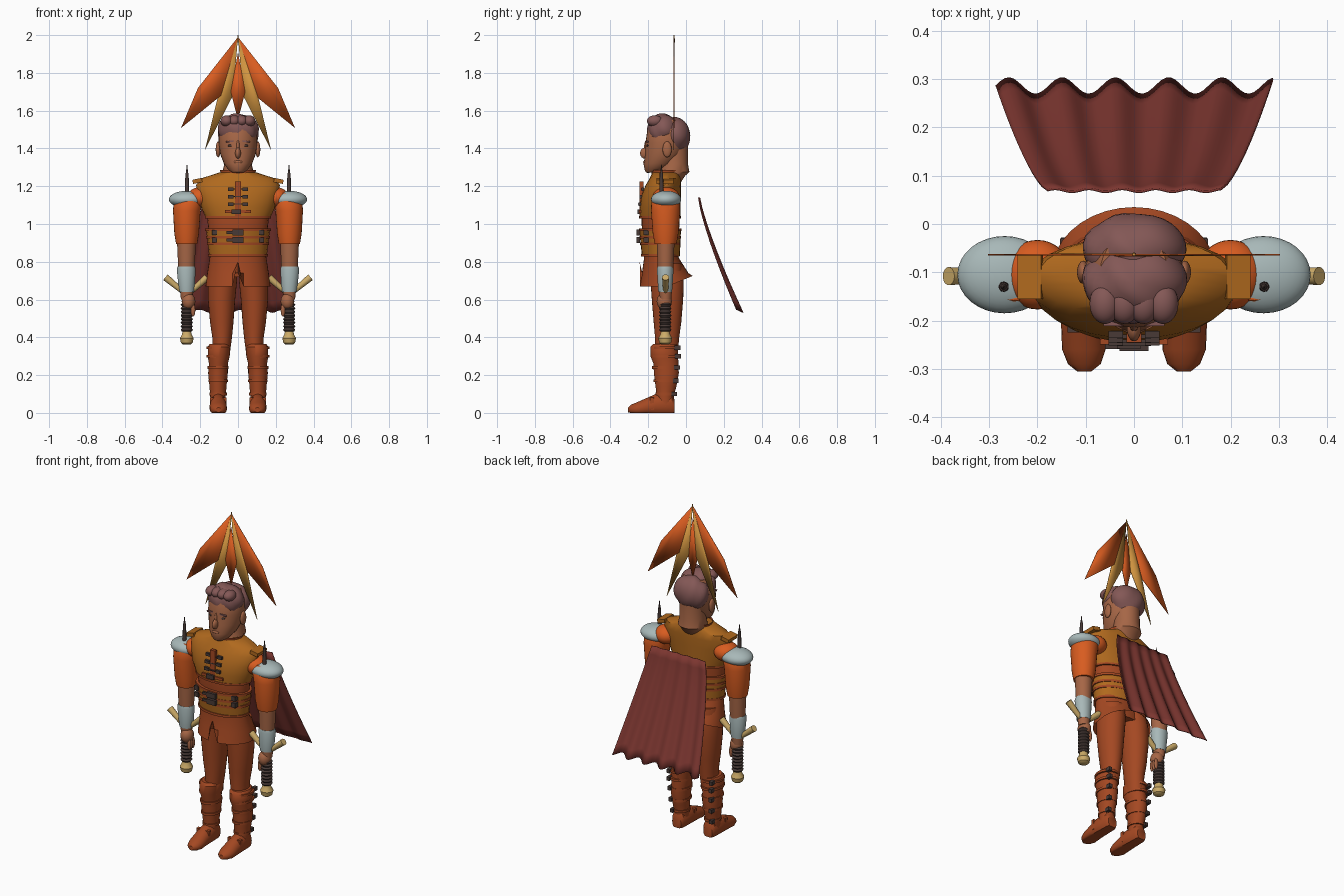
import bpy, bmesh, math
from mathutils import Vector

cube = bpy.data.objects.get("Cube")
if cube:
    bpy.data.objects.remove(cube)


def material(name, *rgb):
    lin = [((c / 255 + 0.055) / 1.055) ** 2.4 for c in rgb] + [1]
    m = bpy.data.materials.new(name)
    m.use_nodes = True
    m.diffuse_color = lin
    bsdf = m.node_tree.nodes["Principled BSDF"]
    bsdf.inputs["Base Color"].default_value = lin
    bsdf.inputs["Roughness"].default_value = 0.8
    return m


GOLD = material("vest gold", 176, 105, 30)
PALE = material("feather gold", 208, 148, 64)
ORANGE = material("bright orange", 216, 92, 32)
RUST = material("rust leather", 164, 72, 34)
CAPE = material("maroon cloth", 124, 54, 48)
SKIN = material("skin", 166, 102, 70)
HAIR = material("hair", 132, 88, 86)
STEEL = material("pale steel", 168, 184, 184)
DARK = material("dark brown", 72, 58, 54)
TAN = material("horn tan", 205, 172, 105)


def finish(name, bm, mat):
    bmesh.ops.recalc_face_normals(bm, faces=bm.faces)
    me = bpy.data.meshes.new(name)
    bm.to_mesh(me)
    bm.free()
    me.materials.append(mat)
    ob = bpy.data.objects.new(name, me)
    bpy.context.collection.objects.link(ob)
    return ob


# Stack of elliptical rings (height, centre, centre, radius, radius)
def loft(name, rings, mat, n=28, power=2.0, axis="z", caps=True, tweak=None):
    bm = bmesh.new()
    rows = []
    for i, (h, a, b, ra, rb) in enumerate(rings):
        row = []
        for k in range(n):
            t = 2 * math.pi * k / n - math.pi / 2
            c, s = math.cos(t), math.sin(t)
            p = a + ra * math.copysign(abs(c) ** (2 / power), c)
            q = b + rb * math.copysign(abs(s) ** (2 / power), s)
            co = Vector((p, q, h)) if axis == "z" else Vector((p, h, max(q, 0)))
            row.append(bm.verts.new(tweak(co, i) if tweak else co))
        rows.append(row)
    for lo, hi in zip(rows, rows[1:]):
        for k in range(n):
            bm.faces.new((lo[k], lo[(k + 1) % n], hi[(k + 1) % n], hi[k]))
    if caps:
        bm.faces.new(rows[0])
        bm.faces.new(rows[-1])
    return finish(name, bm, mat)


def ball(name, loc, size, mat, waves=0.0):
    bm = bmesh.new()
    bmesh.ops.create_uvsphere(bm, u_segments=32, v_segments=18, radius=1)
    for v in bm.verts:
        d = 1 + waves * math.sin(7 * v.co.x + 4 * v.co.y + 3 * v.co.z)
        v.co = Vector(loc) + Vector(s * c * d for s, c in zip(size, v.co))
    return finish(name, bm, mat)


def box(name, loc, size, mat, turn=0.0):
    bm = bmesh.new()
    bmesh.ops.create_cube(bm, size=1)
    for v in bm.verts:
        v.co = Vector(s * c for s, c in zip(size, v.co))
    ob = finish(name, bm, mat)
    ob.location = loc
    ob.rotation_euler.y = turn
    return ob


def rod(name, a, b, r1, r2, mat):
    a, b = Vector(a), Vector(b)
    bm = bmesh.new()
    bmesh.ops.create_cone(bm, cap_ends=True, segments=14, radius1=r1, radius2=r2, depth=(b - a).length)
    ob = finish(name, bm, mat)
    ob.location = (a + b) / 2
    ob.rotation_mode = "QUATERNION"
    ob.rotation_quaternion = (b - a).to_track_quat("Z", "Y")
    return ob


def band(name, z, h, cx, cy, rx, ry, mat):
    return loft(name, [(z - h / 2, cx, cy, rx, ry), (z + h / 2, cx, cy, rx, ry)], mat)


# Head, face and neck
loft("head", [(1.272, 0, -.18, .03, .03), (1.285, 0, -.165, .05, .053), (1.32, 0, -.14, .075, .085),
              (1.37, 0, -.115, .094, .1), (1.43, 0, -.105, .103, .11), (1.5, 0, -.1, .1, .104),
              (1.55, 0, -.1, .07, .08)], SKIN)
loft("neck", [(1.2, 0, -.1, .075, .06), (1.255, 0, -.08, .08, .075), (1.275, 0, -.065, .082, .083),
              (1.32, 0, -.065, .072, .075), (1.41, 0, -.065, .072, .075)], SKIN)
ball("nose", (0, -.215, 1.375), (.015, .028, .03), SKIN)
ball("nose_bridge", (0, -.208, 1.405), (.01, .014, .04), SKIN)
ball("lips", (0, -.215, 1.328), (.026, .012, .009), SKIN)
ball("chin", (0, -.2, 1.29), (.03, .018, .02), SKIN)
ball("hair_front", (0, -.122, 1.497), (.108, .083, .087), HAIR, .035)
ball("hair_back", (0, -.055, 1.468), (.107, .078, .097), HAIR, .025)
for i in range(4):
    ball("hair_curl", (-.06 + i * .04, -.165, 1.545), (.032, .042, .03), HAIR)

# Torso layers
loft("shirt", [(.72, 0, -.115, .14, .085), (.83, 0, -.132, .148, .09), (1.0, 0, -.135, .16, .1),
               (1.1, 0, -.135, .17, .1), (1.2, 0, -.12, .17, .085)], RUST)
loft("vest_yoke", [(1.035, 0, -.137, .172, .107), (1.09, 0, -.137, .196, .108), (1.15, 0, -.132, .21, .105),
                   (1.205, 0, -.12, .222, .094), (1.24, 0, -.11, .2, .083), (1.272, 0, -.105, .1, .074)], GOLD)
band("yoke_hem", 1.036, .012, 0, -.137, .175, .111, RUST)
loft("corset", [(.83, 0, -.133, .153, .1), (.9, 0, -.135, .16, .106), (.975, 0, -.137, .17, .11)], GOLD)
for z, r in ((.835, .158), (.895, .165), (.93, .169), (.97, .174)):
    band("corset_strap", z, .014, 0, -.136, r, r * .65, RUST)
for z in (.915, .955):
    box("belt_buckle", (0, -.253, z), (.06, .02, .03), DARK)
    box("belt_tongue", (-.045, -.253, z), (.03, .012, .014), DARK)
    for s in (-1, 1):
        box("side_buckle", (s * .125, -.212, z), (.026, .026, .028), DARK)
box("placket", (0, -.236, 1.13), (.032, .02, .19), RUST)
box("chest_strap", (0, -.244, 1.065), (.14, .012, .016), RUST)
box("chest_buckle", (-.01, -.25, 1.065), (.05, .016, .026), DARK)
for z, y in ((1.105, -.245), (1.145, -.239), (1.185, -.229)):
    for s in (-1, 1):
        box("toggle", (s * .038, y, z), (.03, .014, .018), DARK)
    box("toggle_bar", (0, y - .004, z), (.07, .008, .006), DARK)
loft("collar", [(1.24, 0, -.105, .1, .079), (1.262, 0, -.103, .09, .078), (1.285, 0, -.1, .096, .083)],
     RUST, caps=False)


# Coat skirt, with a front notch and a hem that rises at the back
def hem(co, i):
    if i == 0:
        co.z += .055 * max(0, (co.y + .1) / .13)
        if abs(co.x) < .005 and co.y < -.1:
            co.z += .13
    return co


loft("coat_skirt", [(.668, 0, -.105, .172, .14), (.74, 0, -.11, .163, .123), (.82, 0, -.13, .15, .092),
                    (.85, 0, -.133, .148, .09)], RUST, n=36, caps=False, tweak=hem)

# Limbs, mirrored left and right
for s in (1, -1):
    side = "left_" if s > 0 else "right_"

    def limb(name, rings, mat, **kw):
        return loft(side + name, [(h, s * a, b, ra, rb) for h, a, b, ra, rb in rings], mat, **kw)

    # Face details
    ball(side + "ear", (s * .105, -.1, 1.395), (.013, .024, .042), SKIN)
    ball(side + "eye", (s * .04, -.203, 1.415), (.015, .006, .006), DARK)
    box(side + "eyebrow", (s * .042, -.205, 1.437), (.042, .012, .008), HAIR, s * .12)

    # Legs and boots
    limb("trouser_leg", [(.3, .09, -.103, .045, .058), (.4, .084, -.1, .052, .064), (.48, .086, -.098, .062, .073),
                         (.6, .087, -.098, .072, .083), (.7, .082, -.1, .077, .088), (.79, .075, -.11, .074, .085)], RUST)
    limb("boot", [(.03, .106, -.11, .04, .042), (.09, .106, -.11, .041, .046), (.14, .106, -.106, .045, .055),
                  (.21, .106, -.104, .052, .066), (.26, .104, -.106, .05, .066), (.3, .102, -.115, .058, .073),
                  (.35, .1, -.115, .06, .072), (.365, .1, -.108, .05, .066)], RUST)
    for z, rx, ry in ((.1, .046, .053), (.17, .052, .064), (.24, .056, .071), (.3, .061, .077), (.345, .063, .074)):
        band(side + "boot_strap", z, .014, s * .105, -.108, rx, ry, RUST)
        box(side + "boot_buckle", (s * (.105 + rx * .6), -.108 + ry * .85, z), (.02, .03, .022), DARK)
    limb("shoe", [(-.06, .105, .03, .03, .04), (-.075, .105, .04, .04, .06), (-.16, .105, .04, .044, .06),
                  (-.21, .105, .03, .046, .048), (-.26, .104, .02, .045, .036), (-.29, .103, .018, .034, .026),
                  (-.306, .103, .015, .014, .013)], RUST, axis="y", n=24)
    box(side + "shoe_strap", (s * .105, -.18, .05), (.086, .02, .065), RUST)

    # Arms and armour
    limb("sleeve", [(.895, .272, -.108, .056, .058), (.95, .272, -.108, .065, .068), (1.07, .271, -.108, .073, .077),
                    (1.13, .262, -.108, .078, .075), (1.165, .25, -.108, .055, .05)], ORANGE)
    ball(side + "shoulder_joint", (s * .2, -.105, 1.14), (.07, .072, .055), ORANGE)
    ball(side + "pauldron", (s * .268, -.105, 1.13), (.098, .08, .046), STEEL)
    rod(side + "pauldron_spike", (s * .27, -.13, 1.16), (s * .27, -.13, 1.27), .011, .009, DARK)
    rod(side + "spike_tip", (s * .27, -.13, 1.265), (s * .27, -.13, 1.315), .007, .001, DARK)
    box(side + "epaulette", (s * .215, -.11, 1.228), (.05, .09, .022), GOLD, s * .2)
    limb("forearm", [(.6, .272, -.108, .03, .03), (.7, .272, -.108, .04, .038), (.8, .273, -.108, .045, .043),
                     (.91, .273, -.108, .05, .047)], SKIN)
    limb("bracer", [(.64, .272, -.11, .039, .036), (.66, .272, -.11, .042, .038), (.76, .274, -.11, .05, .044),
                    (.775, .274, -.11, .046, .041)], STEEL)
    ball(side + "hand", (s * .262, -.115, .59), (.036, .04, .045), SKIN)
    for k in range(3):
        ball(side + "finger", (s * .238, -.13 + k * .018, .545), (.012, .009, .035), SKIN)

    # Sword hilt with wrapped grip, pommel and horn guard
    limb("grip", [(.43 + k * .0095, .271, -.11, .026 + .007 * (k % 2), .026 + .007 * (k % 2)) for k in range(17)], DARK, n=18)
    limb("pommel", [(.362, .271, -.11, .02, .02), (.37, .271, -.11, .031, .031), (.395, .271, -.11, .037, .037),
                    (.415, .271, -.11, .026, .026), (.435, .271, -.11, .022, .022)], TAN, n=18)
    for tip, base in ((.384, .29), (.164, .252)):
        rod(side + "guard_horn", (s * base, -.108, .64), (s * tip, -.108, .718), .013, .019, TAN)

# Feather fan above the head
fan = [("outer_feather", ORANGE, [(0, 1.99), (.212, 1.72), (.302, 1.508), (.09, 1.68)]),
       ("inner_feather", PALE, [(0, 1.99), (.11, 1.66), (.175, 1.392), (.027, 1.68)])]
blades = [(n, m, [(s * x, z) for x, z in pts]) for n, m, pts in fan for s in (1, -1)]
blades.append(("middle_feather", ORANGE, [(0, 1.91), (.038, 1.7), (0, 1.55), (-.038, 1.7)]))
for i, (name, mat, pts) in enumerate(blades):
    bm = bmesh.new()
    bm.faces.new([bm.verts.new((x, -.062 - .0006 * i, z)) for x, z in pts])
    ob = finish(name, bm, mat)
    ob.modifiers.new("thickness", "SOLIDIFY").thickness = .003
rod("fan_pin", (0, -.063, 1.96), (0, -.063, 2.0), .004, .003, PALE)

# Pleated cape
bm = bmesh.new()
COLS, ROWS = 60, 12
grid = []
for j in range(ROWS + 1):
    t = j / ROWS
    row = []
    for i in range(COLS + 1):
        u = 2 * i / COLS - 1
        wave = math.cos(math.pi * (5.2 * u + .7))
        row.append(bm.verts.new((u * (.18 + .107 * t ** .85), .072 + .215 * t ** 1.25 + (.003 + .014 * t) * wave,
                                 1.14 - .6 * t - .008 * t * wave)))
    grid.append(row)
for a, b in zip(grid, grid[1:]):
    for i in range(COLS):
        bm.faces.new((a[i], a[i + 1], b[i + 1], b[i]))
cape = finish("cape", bm, CAPE)
cape.modifiers.new("thickness", "SOLIDIFY").thickness = .005

# Smooth shading with sharp edges kept
bpy.ops.object.select_all(action="DESELECT")
for ob in bpy.context.scene.objects:
    if ob.type == "MESH":
        ob.select_set(True)
        bpy.context.view_layer.objects.active = ob
bpy.ops.object.shade_smooth_by_angle(angle=math.radians(40))
